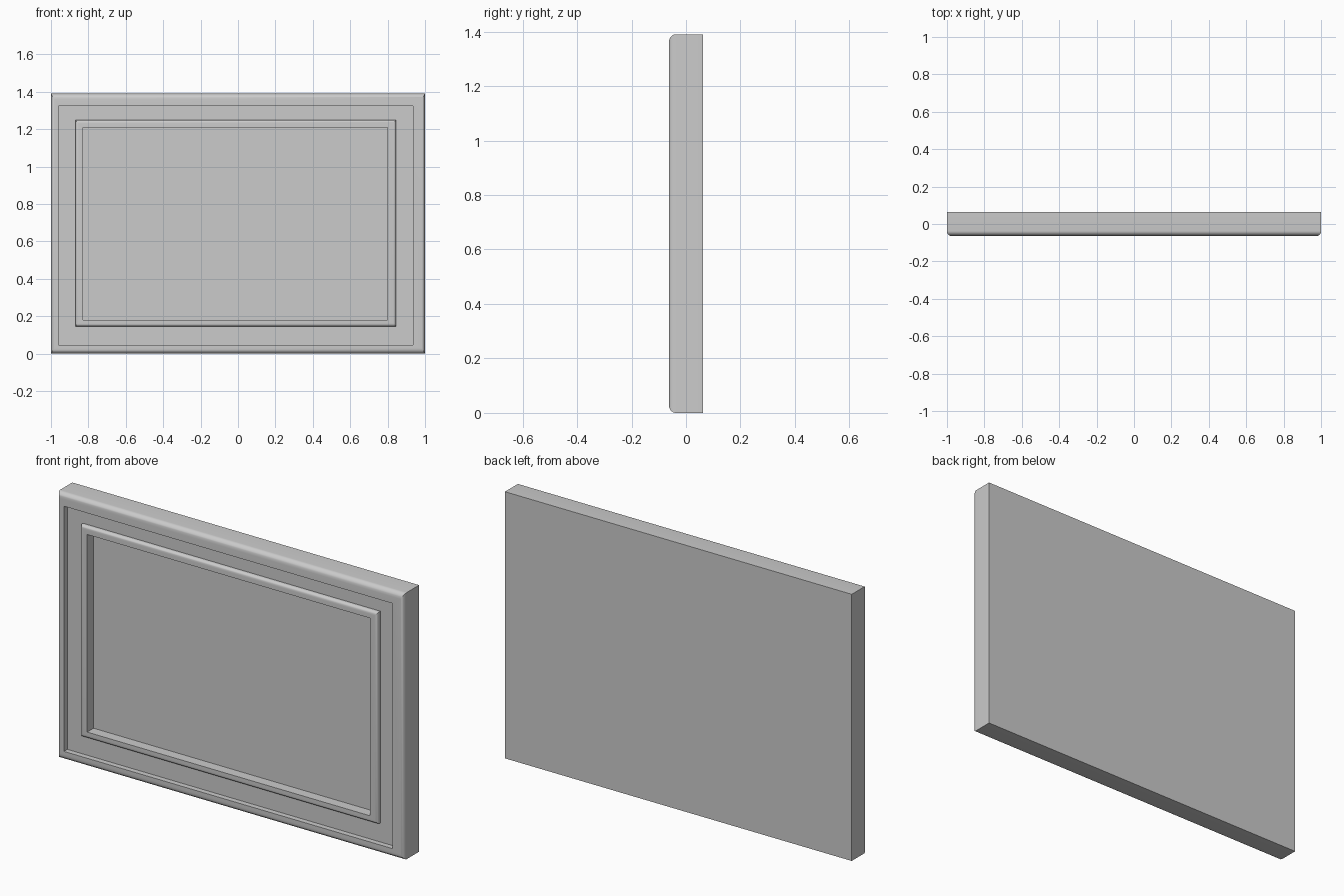
import bpy, bmesh, math

if "Cube" in bpy.data.objects:
    bpy.data.objects.remove(bpy.data.objects["Cube"])


def lathe_rect(name, rings, closed=False):
    """Skin rectangular rings (x0, x1, z0, z1, y); cap the ends or close the loop."""
    bm = bmesh.new()
    loops = [[bm.verts.new((x, y, z)) for x, z in
              ((x0, z0), (x1, z0), (x1, z1), (x0, z1))]
             for x0, x1, z0, z1, y in rings]
    pairs = list(zip(loops, loops[1:]))
    if closed:
        pairs.append((loops[-1], loops[0]))
    else:
        bm.faces.new(loops[0])
        bm.faces.new(loops[-1])
    for a, b in pairs:
        for i in range(4):
            j = (i + 1) % 4
            bm.faces.new((a[i], a[j], b[j], b[i]))
    bmesh.ops.recalc_face_normals(bm, faces=bm.faces)
    mesh = bpy.data.meshes.new(name)
    bm.to_mesh(mesh)
    bm.free()
    ob = bpy.data.objects.new(name, mesh)
    bpy.context.collection.objects.link(ob)
    bpy.ops.object.select_all(action='DESELECT')
    bpy.context.view_layer.objects.active = ob
    ob.select_set(True)
    bpy.ops.object.shade_smooth_by_angle(angle=math.radians(35))
    return ob


def rounded(rect, y, rx, rz, ry, n=8):
    """Rings for a quarter-round outer edge ending at front depth y."""
    x0, x1, z0, z1 = rect
    out = []
    for k in range(n + 1):
        t = math.pi / 2 * k / n
        dx, dz = rx * (1 - math.cos(t)), rz * (1 - math.cos(t))
        out.append((x0 + dx, x1 - dx, z0 + dz, z1 - dz, y + ry * (1 - math.sin(t))))
    return out


FRONT, BACK = -0.063, 0.063
outer = (-1.0, 1.0, 0.0, 1.39)
opening = (-0.96, 0.935, 0.047, 1.325)
inner = (-0.87, 0.845, 0.145, 1.25)
window = (-0.83, 0.80, 0.18, 1.21)

# Outer moulding with solid back, hollowed from the front
lathe_rect("outer_frame",
           [(*outer, BACK)] + rounded(outer, FRONT, 0.018, 0.03, 0.026)
           + [(*opening, FRONT), (*opening, 0.0)])

# Flat mat between the two mouldings
lathe_rect("mat", [(*opening, 0.0), (*opening, -0.035),
                   (*window, -0.035), (*window, 0.0)], closed=True)

# Raised inner moulding
lathe_rect("inner_frame",
           [(*inner, -0.03)] + rounded(inner, -0.057, 0.014, 0.018, 0.016)
           + [(*window, -0.057), (*window, -0.004)], closed=True)

# Picture panel
lathe_rect("picture_panel", [(*window, 0.0), (*window, -0.004)])
